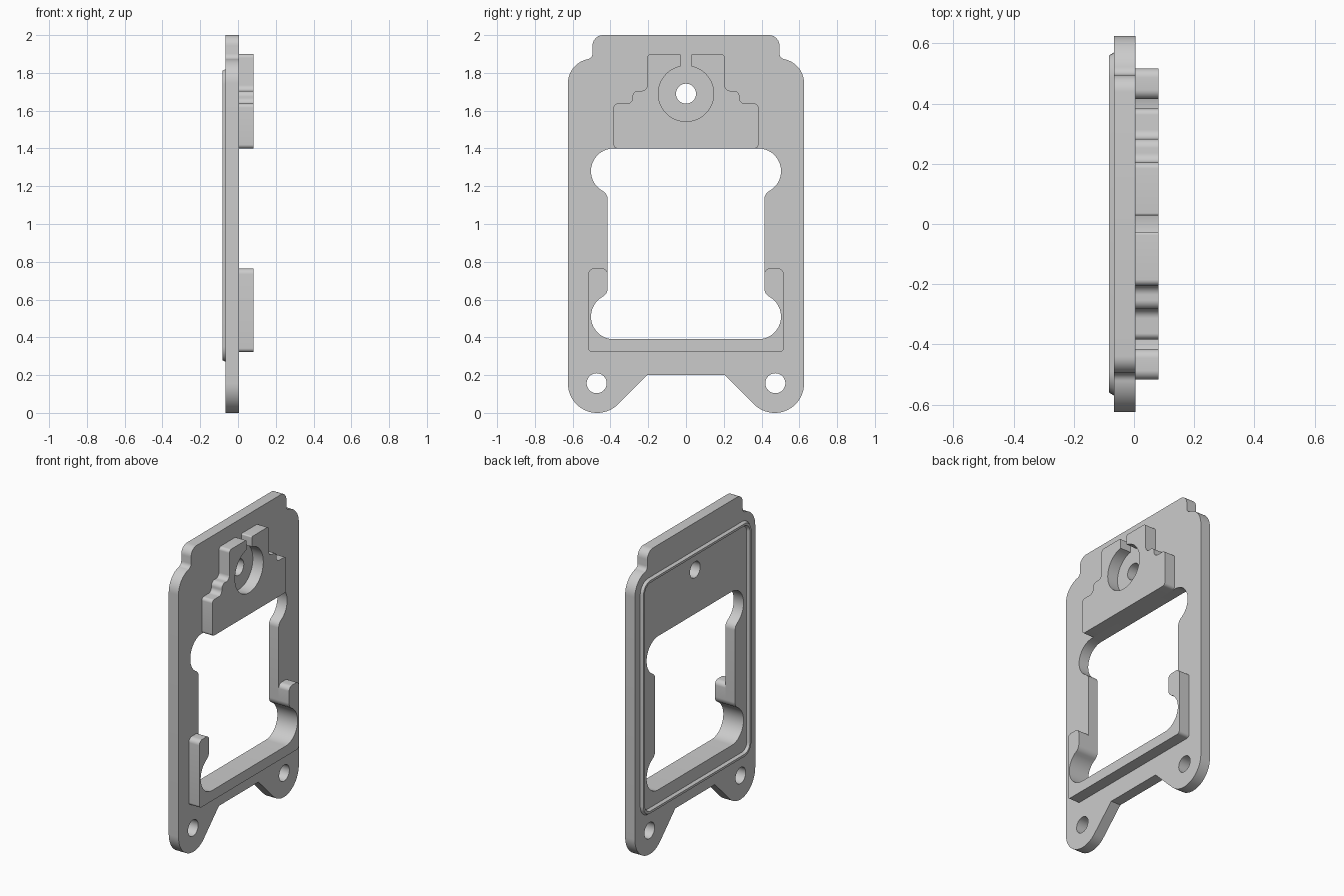
import bpy, bmesh, math
from mathutils import Matrix, Vector

cube = bpy.data.objects.get("Cube")
if cube:
    bpy.data.objects.remove(cube, do_unlink=True)

grey = bpy.data.materials.new("light_grey")
grey.use_nodes = True
colour = (0.6, 0.6, 0.6, 1)
grey.diffuse_color = colour
grey.node_tree.nodes["Principled BSDF"].inputs["Base Color"].default_value = colour

# Profiles lie in (y, z); this turns them upright so thickness runs along x
UPRIGHT = Matrix(((0, 0, 1, 0), (1, 0, 0, 0), (0, 1, 0, 0), (0, 0, 0, 1)))


def arc(cy, cz, r, start, end, steps=16):
    angles = [math.radians(start + (end - start) * i / steps) for i in range(steps + 1)]
    return [(cy + r * math.cos(a), cz + r * math.sin(a)) for a in angles]


def corner(before, at, after, r, steps=6):
    """Round a single profile corner with radius r."""
    p = Vector(at)
    u, v = (Vector(before) - p).normalized(), (Vector(after) - p).normalized()
    half = u.angle(v) / 2
    centre = p + (u + v).normalized() * (r / math.sin(half))
    first = p + u * (r / math.tan(half)) - centre
    last = p + v * (r / math.tan(half)) - centre
    return [tuple(centre + first.lerp(last, i / steps).normalized() * r)
            for i in range(steps + 1)]


def rounded(points):
    """Points are (y, z) or (y, z, radius); ends stay as given."""
    out = []
    for i, p in enumerate(points):
        if len(p) == 3:
            out += corner(points[i - 1][:2], p[:2], points[(i + 1) % len(points)][:2], p[2])
        else:
            out.append(p)
    return out


def mirrored(half):
    return half + [(-y, z) for y, z in reversed(half)]


def finish(name, mesh):
    mesh.shade_smooth()
    mesh.set_sharp_from_angle(angle=math.radians(30))
    mesh.materials.clear()
    mesh.materials.append(grey)
    obj = bpy.data.objects.new(name, mesh)
    bpy.context.collection.objects.link(obj)


def slab(name, loops, x0, x1):
    """Extrude an outline, with any hole loops, from x0 to x1."""
    curve = bpy.data.curves.new(name + "_profile", "CURVE")
    curve.dimensions = "2D"
    curve.fill_mode = "BOTH"
    curve.extrude = (x1 - x0) / 2
    for loop in loops:
        spline = curve.splines.new("POLY")
        spline.points.add(len(loop) - 1)
        for point, (y, z) in zip(spline.points, loop):
            point.co = (y, z, 0, 1)
        spline.use_cyclic_u = True
    helper = bpy.data.objects.new(name + "_profile", curve)
    bpy.context.collection.objects.link(helper)
    bpy.context.view_layer.update()
    shape = helper.evaluated_get(bpy.context.evaluated_depsgraph_get())
    mesh = bpy.data.meshes.new_from_object(shape)
    bpy.data.objects.remove(helper, do_unlink=True)
    mesh.transform(Matrix.Translation(((x0 + x1) / 2, 0, 0)) @ UPRIGHT)
    bm = bmesh.new()
    bm.from_mesh(mesh)
    bmesh.ops.remove_doubles(bm, verts=bm.verts, dist=0.0001)
    bmesh.ops.recalc_face_normals(bm, faces=bm.faces)
    bm.to_mesh(mesh)
    bm.free()
    finish(name, mesh)


BACK, FACE, FRONT = -0.066, 0.005, 0.081

# Base plate: stepped top, rounded shoulders, two lugs below
outline = mirrored(
    corner((0, 2), (0.495, 2), (0.495, 1.9), 0.055)
    + arc(0.525, 1.902, 0.03, 180, 258, 6)
    + arc(0.495, 1.745, 0.13, 78, 0)
    + arc(0.47, 0.155, 0.155, 0, -135, 24)
    + [(0.205, 0.2)])

# Opening with bulged corners
upper_bulge = arc(0.383, 1.28, 0.12, 90, -61, 24) + arc(0.465, 1.131, 0.05, 119, 180, 8)
lower_bulge = arc(0.383, 0.51, 0.12, -90, 61, 24) + arc(0.465, 0.659, 0.05, 241, 180, 8)
opening = mirrored(upper_bulge + lower_bulge[::-1])
holes = [arc(y, z, 0.053, 0, 348.75, 31)
         for y, z in ((0, 1.69), (-0.473, 0.157), (0.473, 0.157))]
slab("base_plate", [outline, opening] + holes, BACK, FACE)

# Stepped upper boss with a keyhole pocket
stepped = rounded([
    (0.3, 1.4), (0.383, 1.4, 0.02), (0.383, 1.637, 0.02), (0.283, 1.637, 0.03),
    (0.283, 1.705, 0.03), (0.205, 1.705, 0.03), (0.205, 1.9, 0.02),
    (0.028, 1.9, 0.008), (0.028, 1.84)])
slab("upper_boss", [mirrored(stepped + arc(0, 1.69, 0.147, 79, -88, 28))], FACE, FRONT)

# U-shaped lower bracket following the opening
hook = rounded(lower_bulge + [
    (0.415, 0.765, 0.03), (0.517, 0.765, 0.03), (0.517, 0.322, 0.02), (0.3, 0.322)])
slab("lower_bracket", [mirrored(hook)], FACE, FRONT)

# Thin sealing rim on the back, with sloped sides
bm = bmesh.new()
rings = []
for inset, x in ((0, BACK), (0.01, -0.083), (0.025, -0.083), (0.035, BACK)):
    w, lo, hi, r = 0.57 - inset, 0.27 + inset, 1.82 - inset, 0.08 - inset
    loop = rounded([(w, lo, r), (w, hi, r), (-w, hi, r), (-w, lo, r)])
    rings.append([bm.verts.new((x, y, z)) for y, z in loop])
for a, b in zip(rings, rings[1:] + rings[:1]):
    for i in range(len(a)):
        j = (i + 1) % len(a)
        bm.faces.new((a[i], a[j], b[j], b[i]))
bmesh.ops.recalc_face_normals(bm, faces=bm.faces)
rim_mesh = bpy.data.meshes.new("back_rim")
bm.to_mesh(rim_mesh)
bm.free()
finish("back_rim", rim_mesh)
